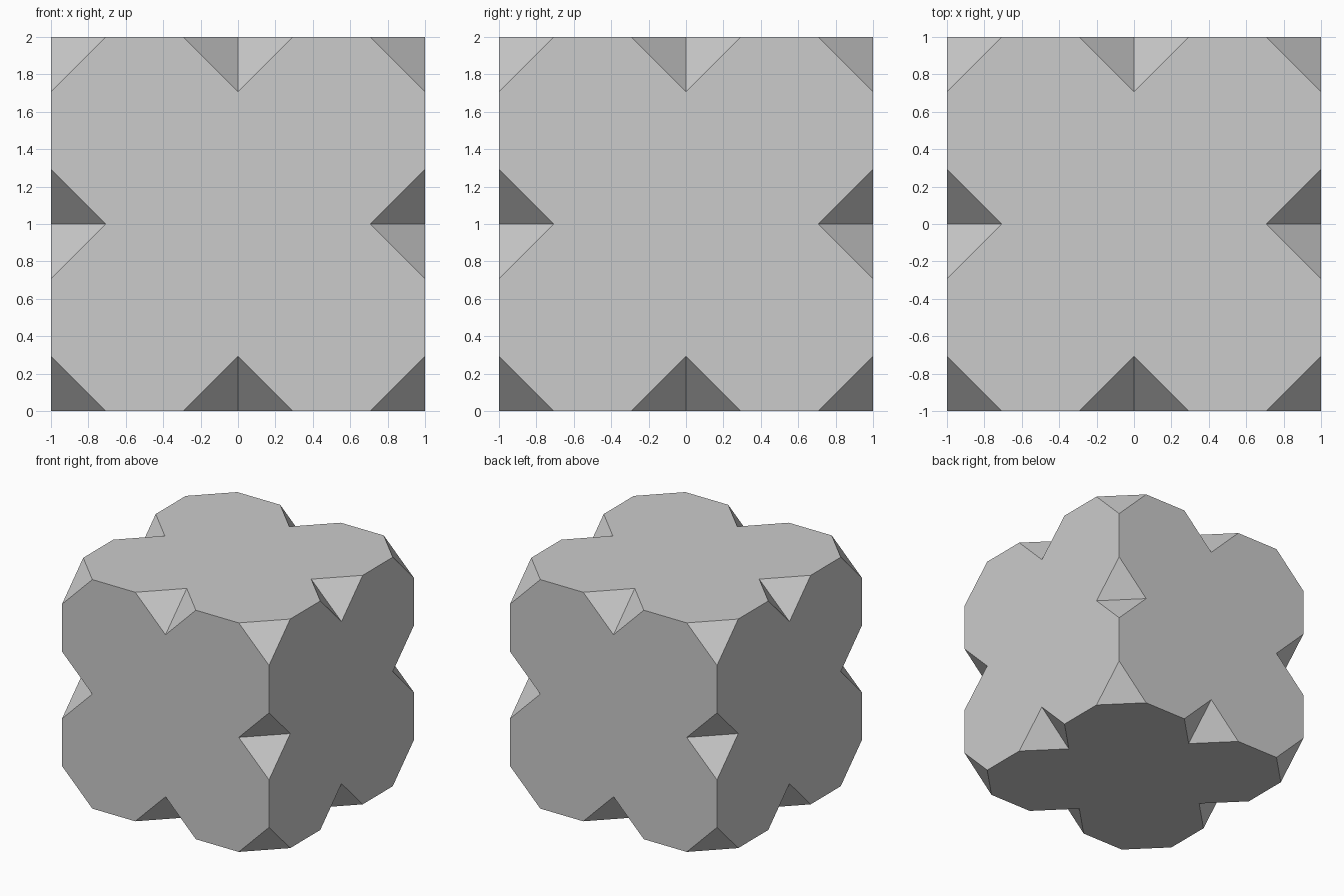
import bpy, bmesh, math
from itertools import product
from mathutils import Vector

if "Cube" in bpy.data.objects:
    bpy.data.objects.remove(bpy.data.objects["Cube"])

R = 1 / (2 + math.sqrt(2))  # truncation length of a regular truncated cube

bm = bmesh.new()

# One octant: a unit cube truncated at its outer corner and its edge-midpoint corners
for c in product((0, 1), repeat=3):
    if sum(c) < 2:
        bm.verts.new(c)
        continue
    for axis in range(3):
        p = Vector(c)
        p[axis] += R if c[axis] == 0 else -R
        bm.verts.new(p)
bmesh.ops.convex_hull(bm, input=bm.verts[:])

# Open the three inner sides so the mirrored octants join into one shell
inner = [f for f in bm.faces
         if any(all(abs(v.co[a]) < 1e-5 for v in f.verts) for a in range(3))]
bmesh.ops.delete(bm, geom=inner, context='FACES')
bmesh.ops.recalc_face_normals(bm, faces=bm.faces[:])
outer = max(bm.faces, key=lambda f: f.calc_center_median().length)
if outer.normal.dot(outer.calc_center_median()) < 0:
    bmesh.ops.reverse_faces(bm, faces=bm.faces[:])
bmesh.ops.dissolve_limit(bm, angle_limit=math.radians(1),
                         verts=bm.verts[:], edges=bm.edges[:])

mesh = bpy.data.meshes.new("notched_cube")
bm.to_mesh(mesh)
bm.free()
cube = bpy.data.objects.new("notched_cube", mesh)
bpy.context.collection.objects.link(cube)
cube.location.z = 1

# Mirror to all eight octants, then merge coplanar faces
mirror = cube.modifiers.new("mirror", 'MIRROR')
mirror.use_axis = (True, True, True)
mirror.merge_threshold = 0.001
planar = cube.modifiers.new("planar", 'DECIMATE')
planar.decimate_type = 'DISSOLVE'
planar.angle_limit = math.radians(1)
